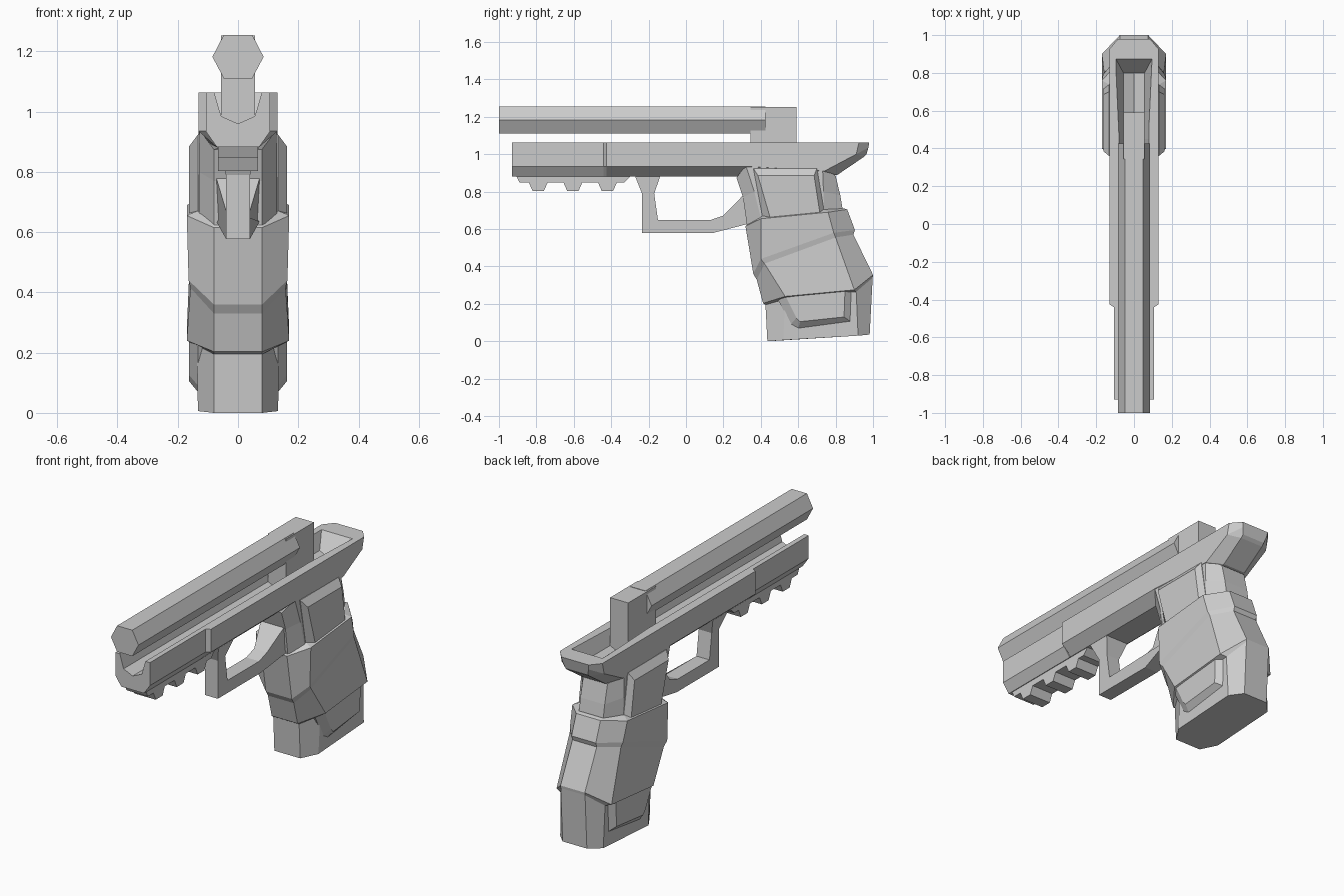
import bpy, bmesh


def loft(name, rings, mirror=False):
    """Skin a stack of closed rings of equal length, capping both ends."""
    bm = bmesh.new()
    rows = [[bm.verts.new(p) for p in ring] for ring in rings]
    n = len(rows[0])
    for a, b in zip(rows, rows[1:]):
        for i in range(n):
            j = (i + 1) % n
            bm.faces.new((a[i], a[j], b[j], b[i]))
    bm.faces.new(rows[0])
    bm.faces.new(rows[-1])
    bmesh.ops.recalc_face_normals(bm, faces=bm.faces)
    mesh = bpy.data.meshes.new(name)
    bm.to_mesh(mesh)
    bm.free()
    obj = bpy.data.objects.new(name, mesh)
    bpy.context.collection.objects.link(obj)
    if mirror:
        obj.modifiers.new("Mirror", "MIRROR").use_clip = False
    return obj


def sym(half):
    """Close a half ring (x > 0) with its mirror image."""
    return half + [(-x, y, z) for x, y, z in reversed(half)]


def prism(name, profile, width):
    """Profile in (y, z); width(y, z) gives the half thickness at each point."""
    return loft(name, [[(s * width(y, z), y, z) for y, z in profile] for s in (-1, 1)])


def raised_panel(name, outer, inner):
    """Bevelled side panel, mirrored to both sides."""
    loft(name, [[(0.11, y, z) for y, z in outer],
                [(0.132, y, z) for y, z in outer],
                [(0.162, y, z) for y, z in inner]], mirror=True)


def strap_ring(w, front, side_front, side_back, back):
    """Octagonal grip section with flat front and back straps."""
    return sym([(0.08, *front), (w, *side_front), (w, *side_back), (0.075, *back)])


# Barrel and chamber block
hexagon = [(0.085, 1.182), (0.047, 1.255), (-0.047, 1.255),
           (-0.085, 1.182), (-0.047, 1.11), (0.047, 1.11)]
loft("barrel", [[(x, y, z) for x, z in hexagon] for y in (-1.0, 0.425)])
prism("chamber_block", [(0.345, 0.96), (0.59, 0.96), (0.59, 1.253), (0.345, 1.253)],
      lambda y, z: 0.056)

# Frame with stepped dust cover and chamfered tail
def frame_ring(y, w):
    return sym([(w, y, 1.063), (w, y, 0.935), (0.07, y, 0.882)])

frame = loft("frame", [
    frame_ring(-0.93, 0.107), frame_ring(-0.44, 0.107),
    frame_ring(-0.425, 0.131), frame_ring(0.32, 0.131),
    sym([(0.131, 0.74, 1.063), (0.131, 0.74, 0.91), (0.07, 0.81, 0.89)]),
    sym([(0.131, 0.925, 1.063), (0.131, 0.91, 1.0), (0.07, 0.95, 0.985)]),
    sym([(0.085, 0.98, 1.063), (0.08, 0.975, 1.035), (0.07, 0.965, 1.0)]),
])

# Open channel cut along the top of the frame
def channel_ring(y_top, y_low, w):
    return [(w + 0.004, y_top, 1.08), (0.056, y_low, 0.985), (0, y_low, 0.96),
            (-0.056, y_low, 0.985), (-w - 0.004, y_top, 1.08)]

cutter = loft("channel_cutter", [channel_ring(-1.0, -1.0, 0.08),
                                 channel_ring(0.45, 0.45, 0.08),
                                 channel_ring(0.89, 0.80, 0.1)])
cutter.hide_render = True
cut = frame.modifiers.new("Channel", "BOOLEAN")
cut.operation = "DIFFERENCE"
cut.solver = "EXACT"
cut.object = cutter
bpy.context.view_layer.objects.active = frame
bpy.ops.object.modifier_apply(modifier=cut.name)
bpy.data.objects.remove(cutter)

# Accessory rail with three teeth
rail = [(-0.91, 0.89), (-0.89, 0.848)]
for i in range(3):
    y = -0.84 + 0.185 * i
    rail += [(y, 0.848), (y + 0.02, 0.803), (y + 0.08, 0.803), (y + 0.10, 0.848)]
rail += [(-0.33, 0.848), (-0.29, 0.89)]
prism("accessory_rail", rail, lambda y, z: 0.066)

# Trigger guard, flaring where it meets the frame and grip
guard = [(-0.275, 0.89), (-0.235, 0.79), (-0.235, 0.578), (0.14, 0.578), (0.36, 0.635),
         (0.36, 0.80), (0.305, 0.78), (0.2, 0.672), (0.13, 0.648), (-0.15, 0.648),
         (-0.17, 0.79), (-0.135, 0.89)]
prism("trigger_guard", guard, lambda y, z: 0.072 if y > 0.3 or z > 0.85 else 0.04)

# Grip neck under the frame
loft("grip_neck", [
    strap_ring(0.13, (0.33, 0.59), (0.41, 0.62), (0.74, 0.66), (0.845, 0.66)),
    strap_ring(0.13, (0.305, 0.77), (0.365, 0.80), (0.735, 0.80), (0.825, 0.78)),
    strap_ring(0.128, (0.27, 0.875), (0.32, 0.94), (0.73, 0.93), (0.80, 0.885)),
])

# Main grip: base, lower sleeve and upper sleeve with small steps between
loft("grip", [
    strap_ring(0.133, (0.435, 0.0), (0.52, 0.006), (0.92, 0.03), (0.982, 0.036)),
    strap_ring(0.137, (0.425, 0.195), (0.53, 0.225), (0.91, 0.265), (0.998, 0.34)),
    strap_ring(0.17, (0.412, 0.203), (0.53, 0.24), (0.90, 0.275), (1.0, 0.355)),
    strap_ring(0.158, (0.378, 0.33), (0.42, 0.415), (0.80, 0.555), (0.895, 0.57)),
    strap_ring(0.164, (0.36, 0.36), (0.40, 0.44), (0.79, 0.58), (0.903, 0.595)),
    strap_ring(0.17, (0.318, 0.615), (0.40, 0.655), (0.76, 0.69), (0.862, 0.705)),
    strap_ring(0.135, (0.33, 0.63), (0.41, 0.67), (0.74, 0.705), (0.845, 0.71)),
])

# Raised side panels
raised_panel("upper_grip_panel",
             [(0.41, 0.66), (0.74, 0.69), (0.70, 0.925), (0.36, 0.925)],
             [(0.45, 0.66), (0.715, 0.69), (0.685, 0.885), (0.385, 0.885)])
raised_panel("lower_grip_panel",
             [(0.49, 0.225), (0.56, 0.09), (0.60, 0.068), (0.88, 0.105), (0.89, 0.27)],
             [(0.535, 0.235), (0.59, 0.125), (0.61, 0.105), (0.845, 0.13), (0.85, 0.275)])
